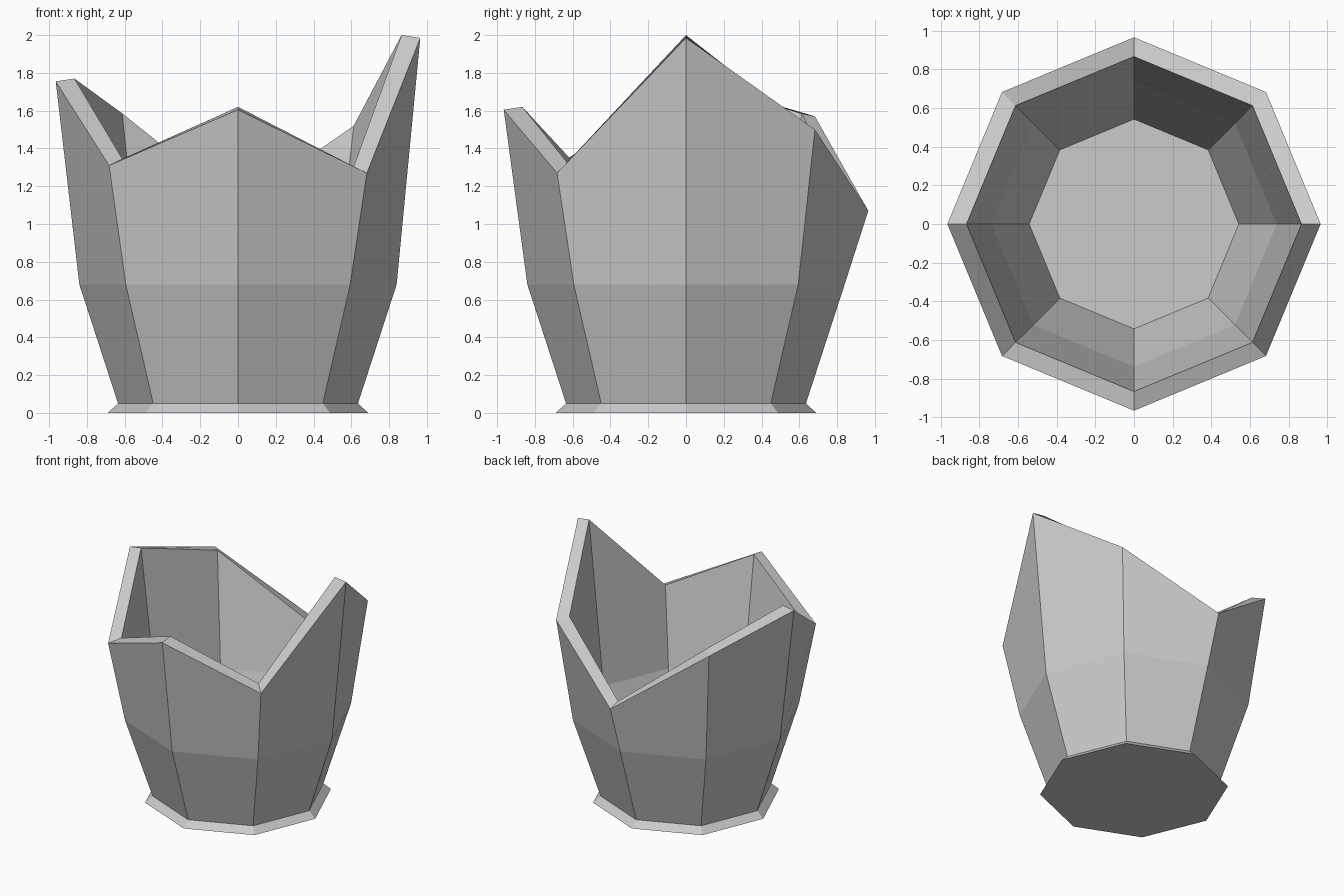
import bpy
import bmesh
from math import cos, sin, radians

cube = bpy.data.objects.get("Cube")
if cube:
    bpy.data.objects.remove(cube, do_unlink=True)

SIDES = 8
# Rim heights, counter-clockwise from +x: outer edge, and rise to the inner edge
RIM = [1.985, 1.5, 1.07, 1.57, 1.755, 1.31, 1.605, 1.27]
RISE = [0.015, 0.02, 0.025, 0.015, 0.015, 0.035, 0.015, 0.035]

# Single stone colour
stone = bpy.data.materials.new("light_grey_stone")
stone.use_nodes = True
colour = (0.6, 0.6, 0.6, 1)
stone.diffuse_color = colour
stone.node_tree.nodes["Principled BSDF"].inputs["Base Color"].default_value = colour


def ring(bm, radius, heights):
    """Octagonal loop of vertices with a corner on each axis."""
    return [bm.verts.new((radius * cos(radians(45 * i)),
                          radius * sin(radians(45 * i)), z))
            for i, z in enumerate(heights)]


def level(z):
    return [z] * SIDES


bm = bmesh.new()
rings = [
    # Flared foot
    ring(bm, 0.69, level(0)),
    ring(bm, 0.635, level(0.05)),
    # Outer wall
    ring(bm, 0.84, level(0.68)),
    ring(bm, 0.965, RIM),
    # Broken rim and inner wall
    ring(bm, 0.866, [z + rise for z, rise in zip(RIM, RISE)]),
    ring(bm, 0.738, level(0.69)),
    ring(bm, 0.542, level(0.09)),
]
for low, high in zip(rings, rings[1:]):
    for i in range(SIDES):
        j = (i + 1) % SIDES
        bm.faces.new((low[i], low[j], high[j], high[i]))

# Underside and inner floor
bm.faces.new(reversed(rings[0]))
bm.faces.new(rings[-1])
bmesh.ops.recalc_face_normals(bm, faces=bm.faces)

mesh = bpy.data.meshes.new("broken_cup")
bm.to_mesh(mesh)
bm.free()
mesh.materials.append(stone)
bpy.context.collection.objects.link(bpy.data.objects.new("broken_cup", mesh))
